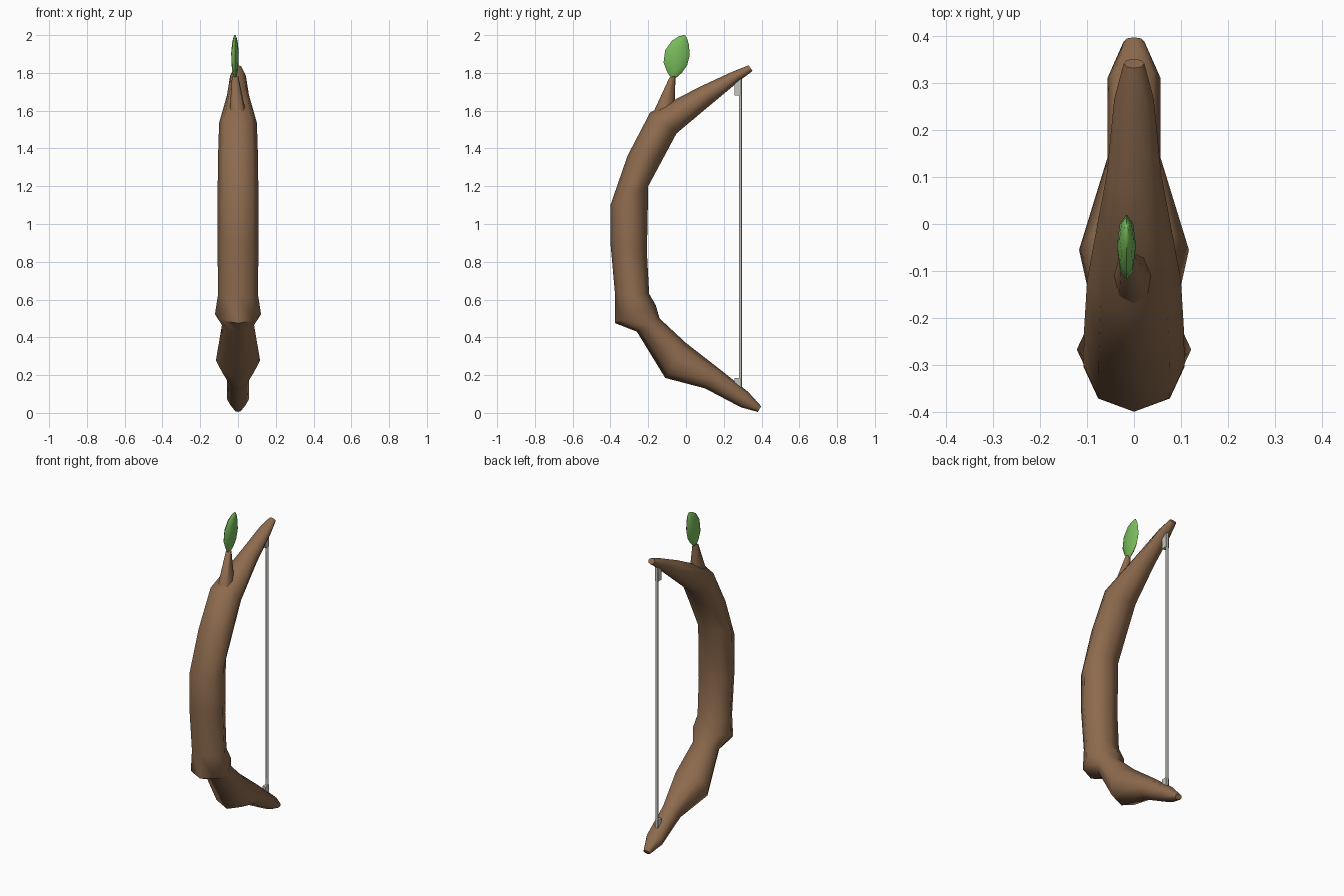
import bpy, bmesh, math
from mathutils import Vector


def material(name, rgb):
    m = bpy.data.materials.new(name)
    m.diffuse_color = (*rgb, 1)
    return m


BARK = material("bark brown", (0.27, 0.147, 0.076))
GREEN = material("leaf green", (0.19, 0.50, 0.105))
GREY = material("string grey", (0.56, 0.56, 0.51))


def loft(name, rings, sides, mat, angle=60):
    """Skin elliptical rings: (x, front y, front z, back y, back z, half width)."""
    bm = bmesh.new()
    loops = []
    for x, y0, z0, y1, z1, w in rings:
        front, back = Vector((x, y0, z0)), Vector((x, y1, z1))
        c, r = (front + back) / 2, (front - back) / 2
        loop = []
        for i in range(sides):
            a = 2 * math.pi * i / sides
            loop.append(bm.verts.new(c + r * math.cos(a) + Vector((w * math.sin(a), 0, 0))))
        loops.append(loop)
    for a, b in zip(loops, loops[1:]):
        for i in range(sides):
            j = (i + 1) % sides
            bm.faces.new((a[i], a[j], b[j], b[i]))
    bm.faces.new(loops[0])
    bm.faces.new(loops[-1])
    bmesh.ops.recalc_face_normals(bm, faces=bm.faces)
    me = bpy.data.meshes.new(name)
    bm.to_mesh(me)
    bm.free()
    me.materials.append(mat)
    ob = bpy.data.objects.new(name, me)
    bpy.context.collection.objects.link(ob)
    bpy.ops.object.select_all(action='DESELECT')
    ob.select_set(True)
    bpy.context.view_layer.objects.active = ob
    bpy.ops.object.shade_smooth_by_angle(angle=math.radians(angle))
    return ob


# Bent branch, tip to tip
loft("bow_branch", [
    (0, 0.332, 1.84, 0.352, 1.81, 0.022),
    (0, 0.25, 1.808, 0.285, 1.76, 0.042),
    (0, 0.08, 1.73, 0.135, 1.635, 0.058),
    (0, -0.19, 1.59, -0.05, 1.48, 0.10),
    (0, -0.31, 1.36, -0.125, 1.34, 0.106),
    (0, -0.40, 1.10, -0.20, 1.20, 0.108),
    (0, -0.40, 0.90, -0.207, 0.85, 0.108),
    (0, -0.375, 0.62, -0.195, 0.63, 0.106),
    (0, -0.375, 0.475, -0.16, 0.57, 0.122),
    (0, -0.26, 0.43, -0.14, 0.50, 0.085),
    (0, -0.11, 0.185, 0.0, 0.37, 0.117),
    (0, 0.10, 0.13, 0.18, 0.23, 0.057),
    (0, 0.29, 0.03, 0.33, 0.11, 0.057),
    (0, 0.38, 0.005, 0.398, 0.035, 0.022)], 8, BARK)

# Side twig
loft("twig", [
    (0.0, -0.178, 1.58, -0.06, 1.57, 0.045),
    (-0.015, -0.088, 1.775, -0.056, 1.785, 0.017)], 8, BARK)

# Leaf, a thin lens leaning back
loft("leaf", [
    (-0.016, -0.075, 1.768, -0.06, 1.768, 0.004),
    (-0.016, -0.100, 1.805, -0.022, 1.800, 0.013),
    (-0.016, -0.119, 1.855, 0.006, 1.840, 0.019),
    (-0.016, -0.110, 1.920, 0.020, 1.895, 0.020),
    (-0.016, -0.075, 1.970, 0.015, 1.950, 0.015),
    (-0.016, -0.040, 1.992, 0.007, 1.980, 0.009),
    (-0.016, -0.012, 2.0, -0.004, 1.998, 0.003)], 8, GREEN)

# Bowstring and its two end knots
loft("string", [(0, 0.280, 0.13, 0.296, 0.13, 0.008),
                (0, 0.280, 1.78, 0.296, 1.78, 0.008)], 8, GREY)
for label, low, high in (("upper", 1.68, 1.775), ("lower", 0.13, 0.185)):
    bpy.ops.mesh.primitive_cube_add(size=1, location=(0, 0.274, (low + high) / 2))
    knot = bpy.context.object
    knot.name = label + "_string_knot"
    knot.scale = (0.022, 0.036, high - low)
    knot.data.materials.append(GREY)
